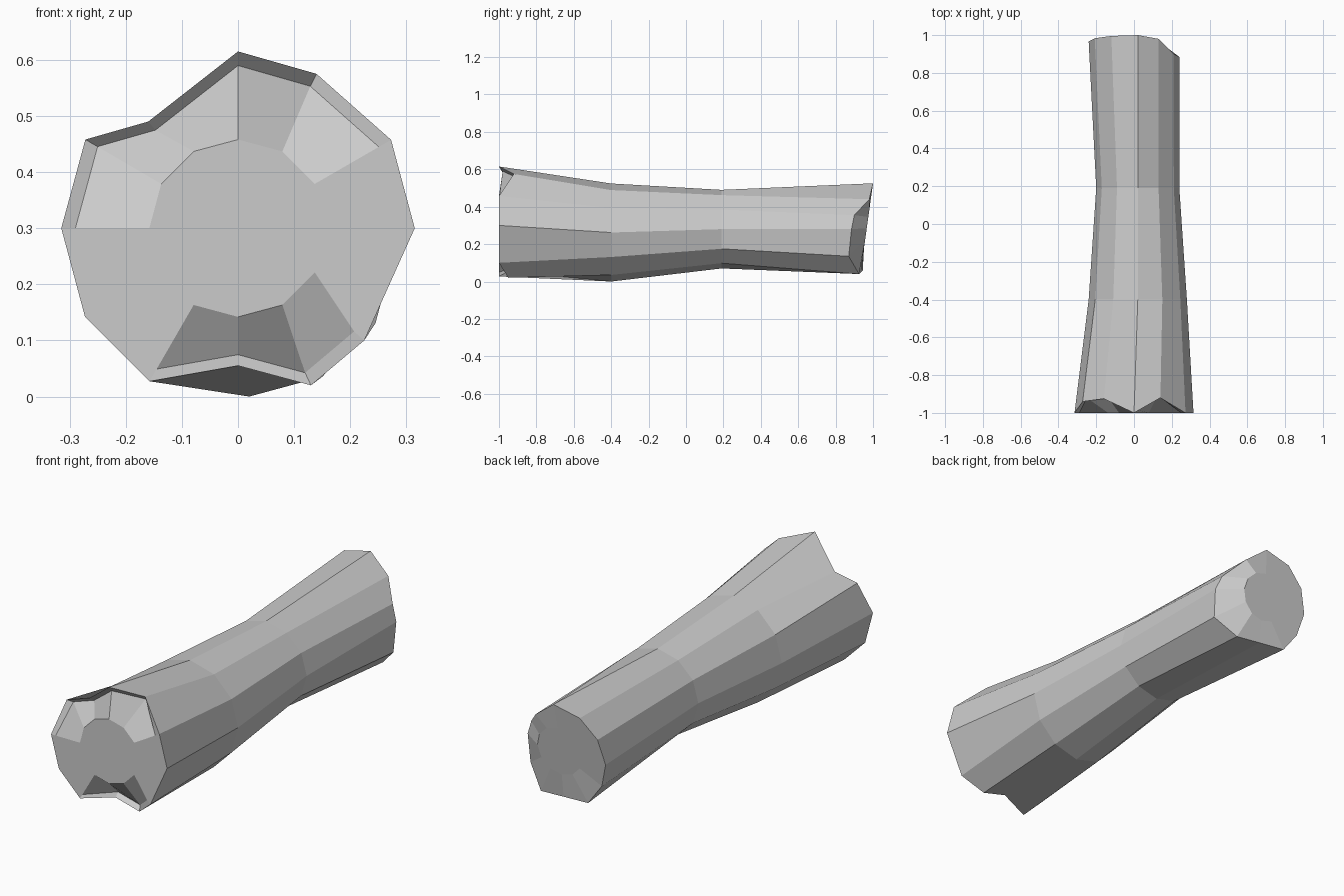
import bpy, bmesh, math

if "Cube" in bpy.data.objects:
    bpy.data.objects.remove(bpy.data.objects["Cube"])

N = 12


def ring(cx, cz, rx, rz, y):
    """Regular 12-sided section around the y axis, starting at +x."""
    return [(cx + rx * math.cos(math.tau * i / N), y,
             cz + rz * math.sin(math.tau * i / N)) for i in range(N)]


# Chipped front section: (x, y, z) for each corner that leaves the regular ring
front = ring(0, 0.30, 0.315, 0.315, -1)
front[2] = (0.14, -0.92, 0.575)
front[4] = (-0.16, -0.925, 0.49)
front[5] = (-0.272, -0.94, 0.458)
front[9] = (0, -0.95, 0.055)
front[10] = (0.13, -0.95, 0.02)
front[11] = (0.225, -1, 0.10)

# Sloping back section with a broken right side
back = [(x, 1 - 0.14 * (0.525 - z), z) for x, y, z in ring(0.0, 0.285, 0.24, 0.24, 1)]
back[0] = (0.24, 0.885, 0.28)
back[1] = (0.21, 0.90, 0.355)
back[2] = (0.13, 0.98, 0.44)
back[3] = (0.02, 1.0, 0.525)
back[8] = (-0.13, 0.945, 0.06)
back[9] = (0.01, 0.935, 0.05)
back[10] = (0.14, 0.925, 0.04)
back[11] = (0.235, 0.87, 0.135)

# Recessed rim inside the bark at the front, and the flat centre of each end
recessed = (2, 3, 4, 5, 9, 10)
rim = [(x * 0.92, y + (0.02 if i in recessed else 0), 0.30 + (z - 0.30) * 0.92)
       for i, (x, y, z) in enumerate(front)]
front_core = ring(0, 0.30, 0.158, 0.158, -1)
back_core = [(x, 1 - 0.14 * (0.525 - z), z) for x, y, z in ring(0.01, 0.285, 0.12, 0.12, 1)]

sections = [front_core, rim, front,
            ring(0.02, 0.262, 0.26, 0.262, -0.4),
            ring(0.02, 0.28, 0.22, 0.21, 0.19),
            back, back_core]

# Log body: loft the sections and close both ends
bm = bmesh.new()
loops = [[bm.verts.new(p) for p in s] for s in sections]
for a, b in zip(loops, loops[1:]):
    for i in range(N):
        j = (i + 1) % N
        bm.faces.new((a[i], a[j], b[j], b[i]))
bm.faces.new(loops[0])
bm.faces.new(loops[-1])
bmesh.ops.recalc_face_normals(bm, faces=bm.faces)
mesh = bpy.data.meshes.new("wood_log")
bm.to_mesh(mesh)
bm.free()
log = bpy.data.objects.new("wood_log", mesh)
bpy.context.collection.objects.link(log)
